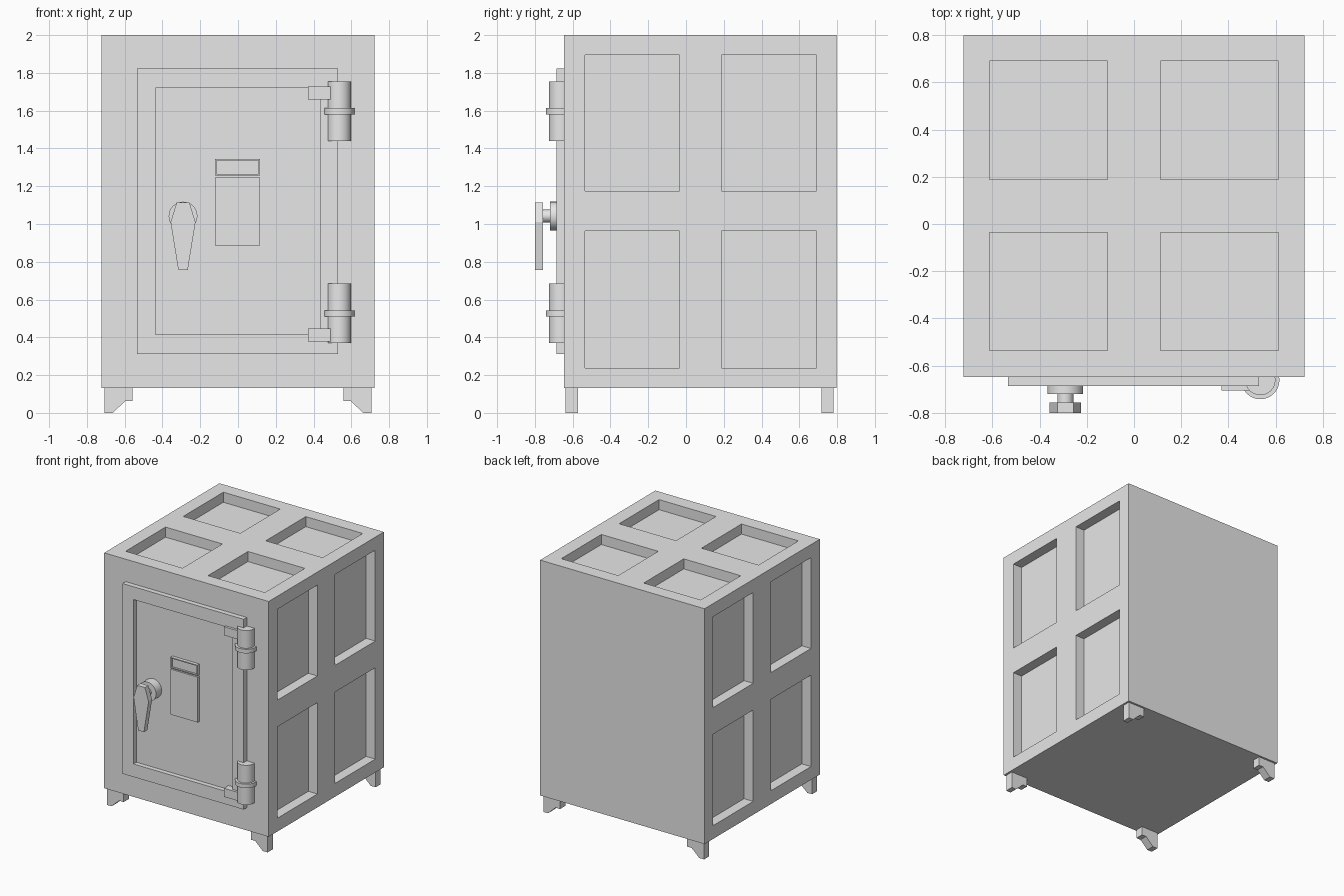
import bpy, bmesh, math
from mathutils import Vector, Matrix

if "Cube" in bpy.data.objects:
    bpy.data.objects.remove(bpy.data.objects["Cube"], do_unlink=True)

grey = bpy.data.materials.new("light_grey")
grey.use_nodes = True
grey.diffuse_color = (0.8, 0.8, 0.8, 1)
grey.node_tree.nodes["Principled BSDF"].inputs["Base Color"].default_value = (0.8, 0.8, 0.8, 1)

FRONT, BACK = -0.647, 0.798      # body depth range
DOOR = -0.686                    # front of the door frame


def finish(name, bm, smooth=False):
    bmesh.ops.recalc_face_normals(bm, faces=bm.faces)
    mesh = bpy.data.meshes.new(name)
    bm.to_mesh(mesh)
    bm.free()
    mesh.materials.append(grey)
    obj = bpy.data.objects.new(name, mesh)
    bpy.context.collection.objects.link(obj)
    if smooth:
        bpy.ops.object.select_all(action='DESELECT')
        obj.select_set(True)
        bpy.context.view_layer.objects.active = obj
        bpy.ops.object.shade_smooth_by_angle(angle=math.radians(35))
    return obj


def add_box(bm, x, y, z):
    """Box from (min, max) ranges."""
    size = Matrix.Diagonal((x[1] - x[0], y[1] - y[0], z[1] - z[0], 1))
    mid = Matrix.Translation((sum(x) / 2, sum(y) / 2, sum(z) / 2))
    bmesh.ops.create_cube(bm, size=1, matrix=mid @ size)


def add_cylinder(bm, centre, radius, depth, along_y=False):
    turn = Matrix.Rotation(math.pi / 2, 4, 'X') if along_y else Matrix.Identity(4)
    bmesh.ops.create_cone(bm, cap_ends=True, segments=32, radius1=radius, radius2=radius,
                          depth=depth, matrix=Matrix.Translation(centre) @ turn)


def add_prism(bm, profile, y0, y1):
    """Extrude an x/z profile along y."""
    face = bm.faces.new([bm.verts.new((x, y0, z)) for x, z in profile])
    new = bmesh.ops.extrude_face_region(bm, geom=[face])["geom"]
    bmesh.ops.translate(bm, vec=(0, y1 - y0, 0),
                        verts=[v for v in new if isinstance(v, bmesh.types.BMVert)])


def framed_plate(name, x, y, z, border, depth):
    """Box whose front face has a sunken centre."""
    bm = bmesh.new()
    add_box(bm, x, y, z)
    bm.normal_update()
    front = [f for f in bm.faces if f.normal.y < -0.9]
    bmesh.ops.inset_region(bm, faces=front, thickness=border)
    bmesh.ops.inset_individual(bm, faces=front, thickness=0, depth=-depth)
    return finish(name, bm)


# Body with four sunken panels on the top and on each side
bm = bmesh.new()
add_box(bm, (-0.722, 0.722), (FRONT, BACK), (0.132, 2.0))
cuts = [[(-0.612, -0.112), (0.112, 0.612)],
        [(-0.536, -0.035), (0.188, 0.69)],
        [(0.238, 0.963), (1.175, 1.896)]]
for axis, ranges in enumerate(cuts):
    direction = Vector([float(i == axis) for i in range(3)])
    for value in [v for r in ranges for v in r]:
        bmesh.ops.bisect_plane(bm, geom=bm.verts[:] + bm.edges[:] + bm.faces[:],
                               plane_co=direction * value, plane_no=direction)
bm.normal_update()


def is_panel(face):
    if face.normal.z < 0.9 and abs(face.normal.x) < 0.9:
        return False
    centre = face.calc_center_median()
    return all(abs(face.normal[a]) > 0.9 or any(lo < centre[a] < hi for lo, hi in cuts[a])
               for a in range(3))


bmesh.ops.inset_individual(bm, faces=[f for f in bm.faces if is_panel(f)],
                           thickness=0, depth=-0.08)
finish("safe_body", bm)

# Feet: bracket profile, mirrored left and right, front and back
foot = [(0.706, 0.14), (0.558, 0.14), (0.558, 0.062), (0.597, 0.062), (0.664, 0), (0.706, 0)]
for side, side_name in ((1, "left"), (-1, "right")):
    for end, y0 in (("front", -0.637), ("back", 0.717)):
        bm = bmesh.new()
        add_prism(bm, [(side * x, z) for x, z in foot], y0, y0 + 0.065)
        finish(f"{end}_{side_name}_foot", bm)

# Door with raised frame
bm = bmesh.new()
outer = [(-0.534, 0.53), (0.312, 1.822)]
inner = [(-0.438, 0.434), (0.415, 1.72)]
(ox0, ox1), (oz0, oz1) = outer
(ix0, ix1), (iz0, iz1) = inner
back_y, floor_y = FRONT + 0.02, FRONT - 0.002


def ring(x0, x1, z0, z1, y):
    return [bm.verts.new(p) for p in ((x0, y, z0), (x1, y, z0), (x1, y, z1), (x0, y, z1))]


loops = [ring(ox0, ox1, oz0, oz1, back_y), ring(ox0, ox1, oz0, oz1, DOOR),
         ring(ix0, ix1, iz0, iz1, DOOR), ring(ix0, ix1, iz0, iz1, floor_y)]
for a, b in zip(loops, loops[1:]):
    for i in range(4):
        j = (i + 1) % 4
        bm.faces.new((a[i], a[j], b[j], b[i]))
bm.faces.new(loops[0])
bm.faces.new(loops[-1])
finish("door", bm)

# Lock cover and framed name plate
bm = bmesh.new()
add_box(bm, (-0.122, 0.116), (-0.672, FRONT + 0.01), (0.887, 1.247))
finish("lock_cover", bm)
framed_plate("name_plate", (-0.122, 0.116), (-0.675, FRONT + 0.01), (1.257, 1.343), 0.011, 0.015)

# Handle: rosette, shaft and tapered lever
HX, HZ = -0.291, 1.042
bm = bmesh.new()
add_cylinder(bm, (HX, -0.68, HZ), 0.076, 0.08, along_y=True)
finish("handle_rosette", bm, smooth=True)
bm = bmesh.new()
add_cylinder(bm, (HX, -0.74, HZ), 0.034, 0.06, along_y=True)
finish("handle_shaft", bm, smooth=True)
bm = bmesh.new()
half = [(0.034, 1.113), (0.066, 1.01), (0.025, 0.757)]
add_prism(bm, [(HX + x, z) for x, z in half] + [(HX - x, z) for x, z in reversed(half)],
          -0.80, -0.757)
finish("handle_lever", bm)

# Hinges: barrel, collar and strap onto the door
for name, mid, strap in (("upper", 1.597, 1.694), ("lower", 0.527, 0.412)):
    bm = bmesh.new()
    add_cylinder(bm, (0.535, -0.661, mid), 0.064, 0.314)
    finish(f"{name}_hinge_barrel", bm, smooth=True)
    bm = bmesh.new()
    add_cylinder(bm, (0.535, -0.661, mid), 0.081, 0.032)
    finish(f"{name}_hinge_collar", bm, smooth=True)
    bm = bmesh.new()
    add_box(bm, (0.37, 0.535), (-0.705, FRONT + 0.01), (strap - 0.034, strap + 0.034))
    finish(f"{name}_hinge_strap", bm)
